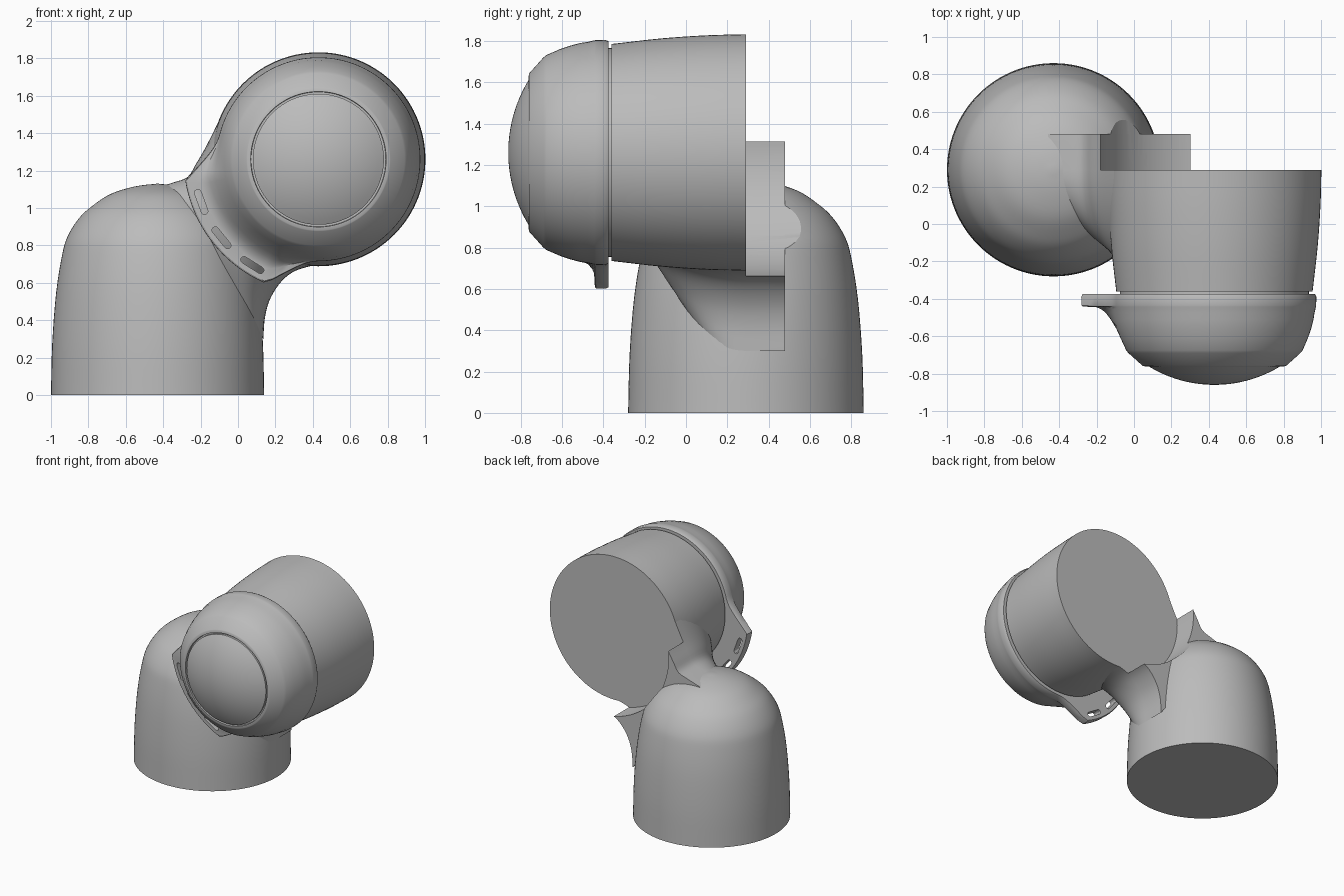
import bpy, bmesh
from math import sin, cos, pi, radians, degrees, sqrt
from mathutils import Vector

cube = bpy.data.objects.get("Cube")
if cube:
    bpy.data.objects.remove(cube)

GREY = (0.5, 0.5, 0.5, 1)
mat = bpy.data.materials.new("plain_grey")
mat.use_nodes = True
mat.diffuse_color = GREY
mat.node_tree.nodes["Principled BSDF"].inputs["Base Color"].default_value = GREY

BASE_X, BASE_Y = -0.43, 0.29      # upright axis
HEAD_X, HEAD_Z = 0.43, 1.26       # horizontal axis
BACK = 0.29                       # flat rear of the head


def upright(r, a, h):
    return (BASE_X + r * cos(a), BASE_Y + r * sin(a), h)


def level(r, a, h):
    return (HEAD_X + r * cos(a), h, HEAD_Z + r * sin(a))


def smooth_path(pts, steps=4):
    """Catmull-Rom curve through the points."""
    p = [Vector(q) for q in pts]
    p = [2 * p[0] - p[1]] + p + [2 * p[-1] - p[-2]]
    out = []
    for i in range(1, len(p) - 2):
        a, b, c, d = p[i - 1:i + 3]
        for k in range(steps):
            t = k / steps
            out.append(0.5 * (2 * b + (c - a) * t + (2 * a - 5 * b + 4 * c - d) * t * t
                              + (3 * b - a - 3 * c + d) * t ** 3))
    return out + [p[-2]]


def loft(name, rings, angle=30):
    """Skin a list of closed rings and cap both ends."""
    bm = bmesh.new()
    rows = [[bm.verts.new(co) for co in ring] for ring in rings]
    n = len(rows[0])
    for a, b in zip(rows, rows[1:]):
        for i in range(n):
            j = (i + 1) % n
            bm.faces.new((a[i], a[j], b[j], b[i]))
    bm.faces.new(rows[0])
    bm.faces.new(rows[-1])
    bmesh.ops.remove_doubles(bm, verts=bm.verts, dist=1e-5)
    bmesh.ops.recalc_face_normals(bm, faces=bm.faces)
    mesh = bpy.data.meshes.new(name)
    bm.to_mesh(mesh)
    bm.free()
    mesh.materials.append(mat)
    ob = bpy.data.objects.new(name, mesh)
    bpy.context.collection.objects.link(ob)
    shade(ob, angle)
    return ob


def select(ob):
    bpy.ops.object.select_all(action='DESELECT')
    ob.select_set(True)
    bpy.context.view_layer.objects.active = ob


def shade(ob, angle=30):
    select(ob)
    bpy.ops.object.shade_smooth_by_angle(angle=radians(angle))


def lathe(name, profile, place, bulge=None, seg=120, angle=30):
    """Revolve (radius, height[, bulge weight]) points."""
    rings = []
    for r, h, *w in profile:
        ring = []
        for i in range(seg):
            a = 2 * pi * i / seg
            extra = w[0] * bulge(degrees(a)) if w and bulge else 0
            ring.append(place(max(r, 1e-7) + extra, a, h))
        rings.append(ring)
    return loft(name, rings, angle)


def cut(ob, cutter):
    cutter.hide_render = True
    mod = ob.modifiers.new("cut", 'BOOLEAN')
    mod.operation = 'DIFFERENCE'
    mod.solver = 'EXACT'
    mod.object = cutter
    select(ob)
    bpy.ops.object.modifier_apply(modifier=mod.name)
    shade(ob)


# Upright base with a domed top
base_profile = smooth_path([(.57, 0), (.563, .28), (.542, .55), (.51, .75), (.48, .85),
                            (.42, .945), (.35, 1.01), (.25, 1.075), (.12, 1.115), (0, 1.13)])
base = lathe("base_column", base_profile, upright)

# Horizontal head barrel, ending in a narrow groove
barrel = smooth_path([(.572, BACK), (.567, .1), (.552, -.12), (.525, -.36)])
lathe("head_barrel", barrel + [(.505, -.36), (.505, -.385)], level)


# Front cap with a lip that swells towards the base
def lip(deg):
    off = abs(deg - 218)
    s = min(max((off - 29) / 23, 0), 1)
    return 0.176 * (1 - s) ** 2


cap = lathe("front_cap", [(.50, -.375, .9), (.538, -.375, 1), (.545, -.39, 1), (.544, -.435, 1),
                          (.543, -.441, .96), (.542, -.445, .55), (.54, -.455, .42),
                          (.535, -.475, .3), (.53, -.51, .18), (.517, -.56, .08), (.50, -.61, .03),
                          (.472, -.675, 0), (.46, -.69, 0), (.385, -.757, 0), (.38, -.76, 0),
                          (.362, -.762, 0), (.36, -.745, 0)], level, lip, angle=35)

# Shallow dome set in the cap
R = 0.675
dome = [(.35, -.74)]
for i in range(13):
    r = .35 * (1 - i / 12)
    dome.append((r, -.86 + R - sqrt(R * R - r * r)))
lathe("front_dome", dome, level)

# Three rounded slots through the lip
for deg in (200, 219, 238):
    a = radians(deg)
    out, along = Vector((cos(a), sin(a))), Vector((-sin(a), cos(a)))
    mid = Vector((HEAD_X, HEAD_Z)) + out * .667
    pts = []
    for side in (1, -1):
        for k in range(7):
            t = pi * k / 6 - pi / 2
            pts.append(mid + side * (along * (.052 + .018 * cos(t)) + out * .018 * sin(t)))
    slot = loft("slot_cutter", [[(p.x, y, p.y) for p in pts] for y in (-.6, -.3)])
    cut(cap, slot)
    bpy.data.objects.remove(slot)

# Neck that flares from the base into the head, flat at the rear
upper = smooth_path([(-.46, 1.1), (-.35, 1.135), (-.27, 1.165), (-.225, 1.235), (-.17, 1.33), (-.09, 1.49)])
lower = smooth_path([(.135, .3), (.145, .42), (.175, .52), (.235, .61), (.31, .665), (.43, .7)])
front = smooth_path([(-.04, 0), (-.12, 0), (-.18, 0), (-.24, 0), (-.3, 0), (-.365, 0)])
rings = []
for u, l, f in zip(upper, lower, front):
    mid, half = (u + l) / 2, (u - l) / 2
    ring = [(u.x, .48, u.y)]
    for k in range(33):
        t = pi * k / 32
        p = mid + half * cos(t)
        ring.append((p.x, BACK - (BACK - f.x) * sin(t), p.y))
    ring.append((l.x, .48, l.y))
    rings.append(ring)
neck = loft("neck", rings)

# Round clearance behind the head
clearance = lathe("clearance_cutter", [(.612, BACK), (.612, 1.2)], level)
cut(neck, clearance)
cut(base, clearance)
bpy.data.objects.remove(clearance)
